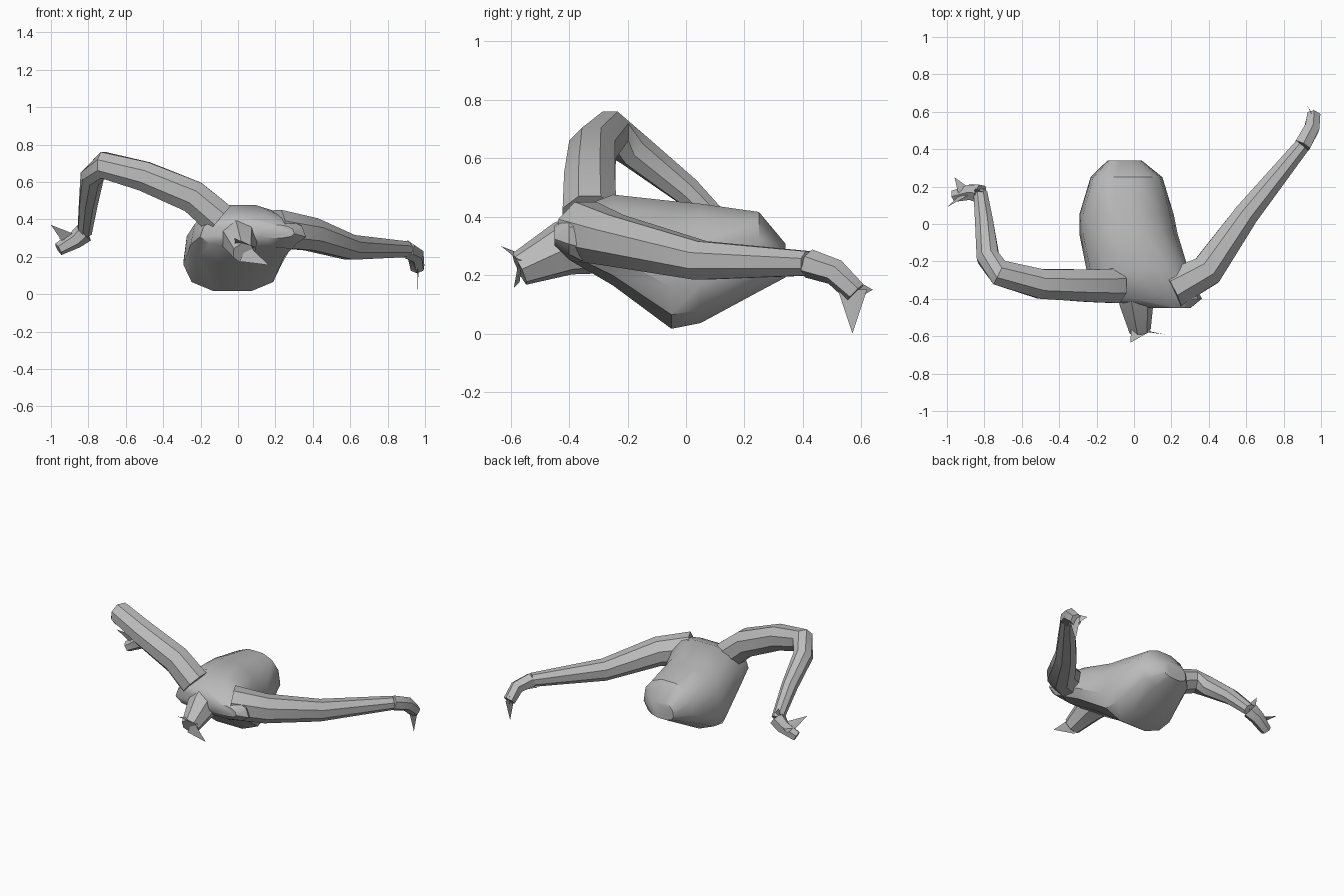
import bpy, bmesh, math
from mathutils import Vector

cube = bpy.data.objects.get("Cube")
if cube:
    bpy.data.objects.remove(cube, do_unlink=True)

stone_colour = (0.5, 0.5, 0.5, 1)
stone = bpy.data.materials.new("stone grey")
stone.use_nodes = True
stone.diffuse_color = stone_colour
stone.node_tree.nodes["Principled BSDF"].inputs["Base Color"].default_value = stone_colour

facing_side = Vector((1, 0, 0))
facing_front = Vector((0, 1, 0))
facing_up = Vector((0, 0, 1))


def finish(name, bm, angle):
    """Turn a bmesh into a shaded object of its own."""
    bmesh.ops.recalc_face_normals(bm, faces=bm.faces)
    mesh = bpy.data.meshes.new(name)
    bm.to_mesh(mesh)
    bm.free()
    mesh.materials.append(stone)
    part = bpy.data.objects.new(name, mesh)
    bpy.context.scene.collection.objects.link(part)
    bpy.ops.object.select_all(action="DESELECT")
    part.select_set(True)
    bpy.context.view_layer.objects.active = part
    bpy.ops.object.shade_smooth_by_angle(angle=math.radians(angle))


def skin(name, rings):
    """Join rings of points into a closed tube."""
    bm = bmesh.new()
    loops = [[bm.verts.new(point) for point in ring] for ring in rings]
    for near, far in zip(loops, loops[1:]):
        for i in range(len(near)):
            bm.faces.new((near[i - 1], near[i], far[i], far[i - 1]))
    bm.faces.new(loops[0])
    bm.faces.new(loops[-1])
    finish(name, bm, angle=40)


def circle(sides):
    """Cosine and sine pairs around a ring."""
    turns = [math.tau * (k + 0.5) / sides for k in range(sides)]
    return [(math.cos(turn), math.sin(turn)) for turn in turns]


def limb(name, path, thick, thin, sides=8):
    """Tube along a path, tapering slowly and then faster."""
    points = [Vector(point) for point in path]
    last = len(points) - 1
    rings = []
    for i, point in enumerate(points):
        tangent = points[min(i + 1, last)] - points[max(i - 1, 0)]
        side = tangent.cross(facing_up).normalized()
        up = side.cross(tangent).normalized()
        radius = thick + (thin - thick) * (i / last) ** 1.3
        rings.append([point + (side * c + up * s) * radius for c, s in circle(sides)])
    skin(name, rings)


def shard(name, base, tip, facing, width=0.04):
    """Thin pointed sliver whose broad side has the given facing."""
    base, tip = Vector(base), Vector(tip)
    along = tip - base
    across = along.cross(facing).normalized() * width
    ridge = across.cross(along).normalized() * 0.006
    bm = bmesh.new()
    corners = [bm.verts.new(p) for p in (base - across, base + across, base + ridge, tip)]
    for skipped in corners:
        bm.faces.new([corner for corner in corners if corner is not skipped])
    finish(name, bm, angle=20)


# Torso: rounded sections, slightly narrower towards the back surface
def torso_section(y, centre, half_width, bottom, top):
    middle, half_height = (top + bottom) / 2, (top - bottom) / 2
    ring = []
    for c, s in circle(sides=12):
        across = math.copysign(abs(c) ** 0.8, c) * (1 - 0.15 * s)
        upward = math.copysign(abs(s) ** 0.8, s)
        ring.append((centre + half_width * across, y, middle + half_height * upward))
    return ring


skin("torso", [
    torso_section(y=-0.45, centre=0.2, half_width=0.1, bottom=0.3, top=0.37),
    torso_section(y=-0.4, centre=0.08, half_width=0.28, bottom=0.25, top=0.42),
    torso_section(y=-0.25, centre=0.02, half_width=0.27, bottom=0.16, top=0.48),
    torso_section(y=-0.05, centre=-0.03, half_width=0.26, bottom=0.01, top=0.46),
    torso_section(y=0.05, centre=-0.04, half_width=0.25, bottom=0.03, top=0.45),
    torso_section(y=0.25, centre=-0.04, half_width=0.19, bottom=0.14, top=0.42),
    torso_section(y=0.34, centre=-0.05, half_width=0.09, bottom=0.19, top=0.31),
])

# Left arm, stretched out sideways and back
left_wrist = (0.9, 0.42, 0.24)
limb("left_arm", [(0.2, -0.35, 0.35), (0.39, -0.25, 0.32), (0.6, 0.05, 0.25), left_wrist],
     thick=0.11, thin=0.045)
limb("left_hand", [left_wrist, (0.95, 0.51, 0.21), (0.96, 0.58, 0.14)],
     thick=0.05, thin=0.04, sides=6)
left_palm = (0.96, 0.57, 0.15)
shard("left_long_finger", left_palm, (0.96, 0.57, 0), facing_side, width=0.05)
shard("left_back_finger", left_palm, (0.92, 0.64, 0.15), facing_side)
shard("left_thumb", (0.92, 0.46, 0.2), (0.85, 0.42, 0.2), facing_up)

# Right arm, raised to a bent elbow with the forearm hanging back
right_wrist = (-0.82, 0.16, 0.33)
limb("right_arm", [
    (-0.1, -0.33, 0.4), (-0.24, -0.33, 0.52), (-0.5, -0.32, 0.63),
    (-0.72, -0.26, 0.69), (-0.78, -0.18, 0.63), (-0.8, 0, 0.49), right_wrist,
], thick=0.1, thin=0.04)
limb("right_hand", [right_wrist, (-0.87, 0.17, 0.29), (-0.96, 0.15, 0.24)],
     thick=0.055, thin=0.035, sides=6)
right_palm = (-0.9, 0.16, 0.29)
shard("right_front_finger", right_palm, (-1, 0.09, 0.37), facing_front)
shard("right_back_finger", right_palm, (-0.96, 0.25, 0.3), facing_up)
shard("right_thumb", right_wrist, (-0.85, 0.19, 0.42), facing_front)

# Neck stump with torn edges
neck_end = (0.03, -0.57, 0.22)
limb("neck", [(0, -0.3, 0.32), (0.01, -0.42, 0.29), neck_end],
     thick=0.12, thin=0.06, sides=7)
shard("torn_neck_flap", (0.04, -0.54, 0.25), (-0.02, -0.635, 0.3), facing_up, width=0.06)
shard("torn_neck_point", neck_end, (0.165, -0.59, 0.155), facing_front, width=0.05)
